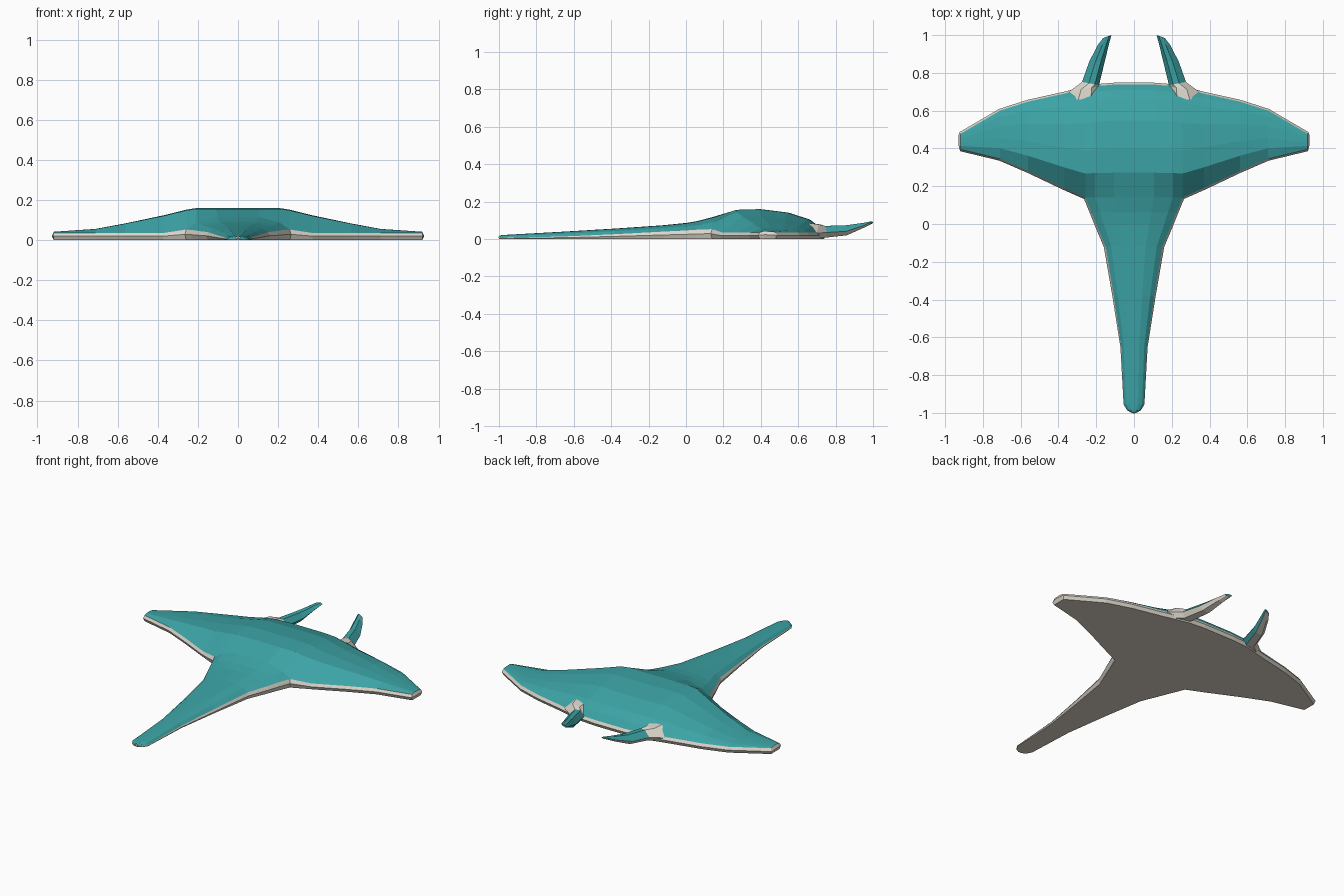
import bpy, bmesh
from mathutils import Vector

if "Cube" in bpy.data.objects:
    bpy.data.objects.remove(bpy.data.objects["Cube"])


def material(name, rgb):
    m = bpy.data.materials.new(name)
    m.diffuse_color = (*rgb, 1)
    m.use_nodes = True
    m.node_tree.nodes["Principled BSDF"].inputs["Base Color"].default_value = m.diffuse_color
    return m


TEAL = material("teal skin", (0.045, 0.37, 0.38))
CREAM = material("cream belly", (0.72, 0.68, 0.60))


def finish(bm, name):
    """Weld, mirror across x and add to the scene."""
    bmesh.ops.remove_doubles(bm, verts=bm.verts, dist=0.0008)
    half = bm.verts[:] + bm.edges[:] + bm.faces[:]
    bmesh.ops.mirror(bm, geom=half, axis='X', merge_dist=0.0008)
    bmesh.ops.remove_doubles(bm, verts=bm.verts, dist=0.0008)
    bmesh.ops.recalc_face_normals(bm, faces=bm.faces)
    me = bpy.data.meshes.new(name)
    bm.to_mesh(me)
    bm.free()
    me.materials.append(TEAL)
    me.materials.append(CREAM)
    ob = bpy.data.objects.new(name, me)
    bpy.context.collection.objects.link(ob)
    return ob


def sheet(bm, grid):
    for a, b in zip(grid, grid[1:]):
        for i in range(len(a) - 1):
            q = []
            for p in (a[i], a[i + 1], b[i + 1], b[i]):
                if p not in q:
                    q.append(p)
            if len(q) > 2:
                bm.faces.new([bm.verts.new(p) for p in q])


# Tail rows: y, half width, rim height, ridge height
TAIL = [(-0.998, 0.012, 0.006, 0.018), (-0.985, 0.035, 0.006, 0.021),
        (-0.955, 0.053, 0.007, 0.023), (-0.65, 0.068, 0.014, 0.040),
        (-0.38, 0.107, 0.026, 0.056), (-0.12, 0.150, 0.040, 0.074),
        (0.0, 0.200, 0.046, 0.086), (0.06, 0.224, 0.050, 0.096),
        (0.14, 0.258, 0.053, 0.117)]
FRACTION = [0, 0.41, 0.8, 1]
ROUND = [1, 0.95, 0.55, 0]
tail = [[(w * f, y, e + (r - e) * s) for f, s in zip(FRACTION, ROUND)]
        for y, w, e, r in TAIL]

# Wing columns: x, trailing y, leading y, peak height
WING = [(0, 0.14, 0.738, 0.16), (0.106, 0.14, 0.738, 0.16),
        (0.206, 0.14, 0.73, 0.16), (0.258, 0.14, 0.718, 0.152),
        (0.37, 0.19, 0.69, 0.124), (0.56, 0.28, 0.648, 0.084),
        (0.71, 0.345, 0.60, 0.056), (0.918, 0.395, 0.478, 0.042)]
CHORD = [0, 0.22, 0.43, 0.68, 0.87, 0.95, 1]
SHAPE = [0, 0.97, 1, 0.85, 0.56, 0.28, 0]
wing = []
for i, (x, t, l, h) in enumerate(WING):
    col = [(x, t + (l - t) * v, 0.036 + (h - 0.036) * s) for v, s in zip(CHORD, SHAPE)]
    if i < 4:
        col[0] = tail[-1][i]
    wing.append(col)

# Body: domed teal back
bm = bmesh.new()
sheet(bm, tail)
sheet(bm, wing)

# Body: cream rim and flat belly around the outline
rim = [tail[0][0]] + [row[-1] for row in tail] + [c[0] for c in wing[4:]]
rim += wing[-1][1:] + [c[-1] for c in wing[-2::-1]]
lip, base = [], []
for i, p in enumerate(rim):
    a, b = Vector(rim[max(i - 1, 0)]), Vector(rim[min(i + 1, len(rim) - 1)])
    n = Vector(((b - a).y, -(b - a).x, 0)).normalized()
    off = min(0.010, p[2] * 0.3)
    q = Vector(p) + n * off
    if p[0] == 0:
        q.x = 0
    lip.append((q.x, q.y, p[2] * 0.55))
    base.append((p[0], p[1], 0))
first = len(bm.faces)
sheet(bm, [rim, lip, base])
bm.faces.new([bm.verts.new(p) for p in base])
bm.faces.ensure_lookup_table()
for f in bm.faces[first:]:
    f.material_index = 1
# thin cream strip creeping up the sides of the neck
for f in bm.faces[:first]:
    c = f.calc_center_median()
    f.normal_update()
    if -0.6 < c.y < 0.14 and abs(f.normal.z) < 0.45:
        f.material_index = 1
finish(bm, "body")

# Head fins: y at inner and outer side, x range, bottom, middle and top heights
FIN = [(0.66, 0.66, 0.18, 0.37, 0.01, 0.04, 0.085),
       (0.728, 0.70, 0.185, 0.345, 0.006, 0.032, 0.078),
       (0.735, 0.752, 0.185, 0.275, 0.008, 0.035, 0.070),
       (0.86, 0.86, 0.155, 0.237, 0.020, 0.042, 0.074),
       (0.95, 0.95, 0.133, 0.190, 0.060, 0.072, 0.087),
       (1.0, 0.985, 0.120, 0.163, 0.083, 0.088, 0.095)]
bm = bmesh.new()
rings = []
for yi, yo, xi, xo, zb, zm, zt in FIN:
    def at(f, z):
        return (xi + (xo - xi) * f, yi + (yo - yi) * f, z)
    rings.append([at(0, zm), at(0.25, zt), at(0.6, zt), at(1, zm),
                  at(0.75, zb), at(0.2, zb), at(0, zm)])
sheet(bm, rings)
for r in (rings[0], rings[-1]):
    bm.faces.new([bm.verts.new(p) for p in r[:-1]])
bm.faces.ensure_lookup_table()
for i, f in enumerate(bm.faces):
    # cream root and underside, teal top
    if i < 12 or (i < 30 and i % 6 in (3, 4)):
        f.material_index = 1
finish(bm, "head_fins")
